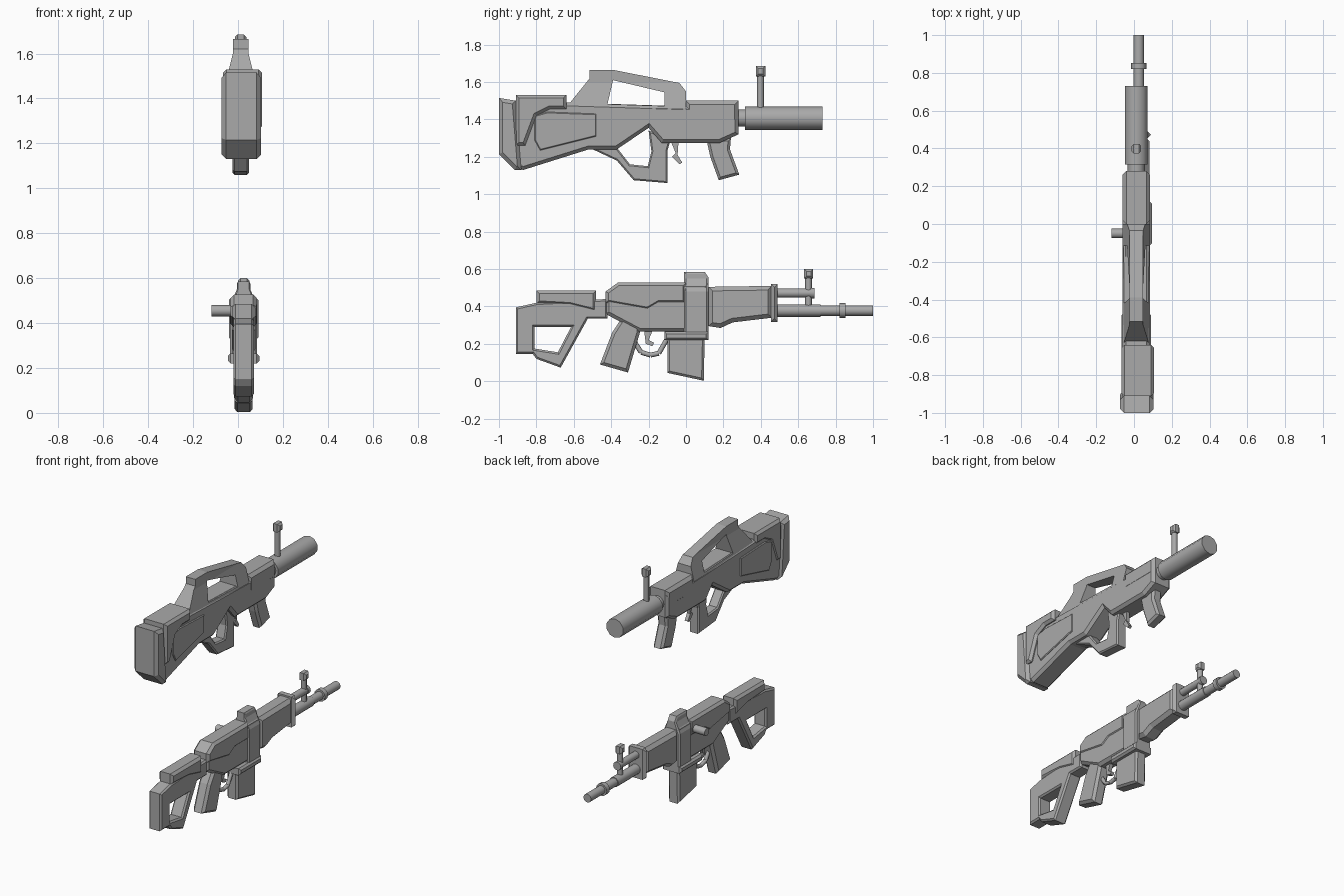
import bpy
import bmesh
from math import radians
from mathutils import Vector, Matrix

cube = bpy.data.objects.get("Cube")
if cube:
    bpy.data.objects.remove(cube, do_unlink=True)

grey = bpy.data.materials.new("plain grey")
grey.use_nodes = True
GREY = (0.4, 0.4, 0.4, 1)
grey.diffuse_color = GREY
grey.node_tree.nodes["Principled BSDF"].inputs["Base Color"].default_value = GREY

UPPER_X, LOWER_X = 0.012, 0.025


def finish(name, bm, smooth=False):
    """Turn a bmesh into a named, coloured object."""
    bmesh.ops.recalc_face_normals(bm, faces=bm.faces[:])
    mesh = bpy.data.meshes.new(name)
    bm.to_mesh(mesh)
    bm.free()
    mesh.materials.append(grey)
    part = bpy.data.objects.new(name, mesh)
    bpy.context.collection.objects.link(part)
    if smooth:
        bpy.ops.object.select_all(action='DESELECT')
        part.select_set(True)
        bpy.context.view_layer.objects.active = part
        bpy.ops.object.shade_smooth_by_angle(angle=radians(50))
    return part


def plate(name, centre, half, outline, hole=None, chamfer=0.0, taper=None):
    """Side profile (y, z) extruded across x, with chamfered rims.
    taper is a list of (height, width factor) steps, lowest first."""
    bm = bmesh.new()
    for loop in filter(None, (outline, hole)):
        verts = [bm.verts.new((centre - half, y, z)) for y, z in loop]
        for a, b in zip(verts, verts[1:] + verts[:1]):
            bm.edges.new((a, b))
    bmesh.ops.triangle_fill(bm, edges=bm.edges[:], use_beauty=True)
    bmesh.ops.dissolve_limit(bm, angle_limit=0.01, verts=bm.verts[:], edges=bm.edges[:])
    grown = bmesh.ops.extrude_face_region(bm, geom=bm.faces[:], use_keep_orig=True)
    moved = [g for g in grown["geom"] if isinstance(g, bmesh.types.BMVert)]
    bmesh.ops.translate(bm, vec=(2 * half, 0, 0), verts=moved)
    bmesh.ops.recalc_face_normals(bm, faces=bm.faces[:])
    if chamfer:
        rims = [e for e in bm.edges if len(e.link_faces) == 2
                and abs(e.verts[0].co.x - e.verts[1].co.x) < half
                and e.calc_face_angle() > 0.3]
        bmesh.ops.bevel(bm, geom=rims, offset=chamfer, segments=1,
                        affect='EDGES', clamp_overlap=True)
    if taper:
        for height, _ in taper:
            bmesh.ops.bisect_plane(bm, geom=bm.verts[:] + bm.edges[:] + bm.faces[:],
                                   plane_co=(0, 0, height), plane_no=(0, 0, 1))
        for v in bm.verts:
            factor = taper[0][1]
            for (low, start), (high, end) in zip(taper, taper[1:]):
                t = min(max((v.co.z - low) / (high - low), 0), 1)
                factor += (end - start) * t
            v.co.x = centre + (v.co.x - centre) * factor
    return finish(name, bm)


def box(name, centre, half, y, z, chamfer=0.0, taper=None):
    outline = [(y[0], z[0]), (y[1], z[0]), (y[1], z[1]), (y[0], z[1])]
    return plate(name, centre, half, outline, None, chamfer, taper)


def rod(name, start, end, radius, sides=12):
    """Cylinder between two points."""
    start, end = Vector(start), Vector(end)
    axis = end - start
    turn = axis.to_track_quat('Z', 'Y').to_matrix().to_4x4()
    bm = bmesh.new()
    bmesh.ops.create_cone(bm, cap_ends=True, segments=sides, radius1=radius,
                          radius2=radius, depth=axis.length,
                          matrix=Matrix.Translation((start + end) / 2) @ turn)
    return finish(name, bm, smooth=True)


# ---- Upper rifle: body, with the stock in one piece ----
plate("upper_body", UPPER_X, 0.072,
      [(-.93, 1.5), (-.64, 1.49), (0, 1.47), (.28, 1.47), (.28, 1.32), (.18, 1.275),
       (-.13, 1.275), (-.2, 1.355), (-.37, 1.24), (-.52, 1.24), (-.87, 1.13),
       (-.93, 1.15)], chamfer=0.018)
box("upper_receiver_cover", UPPER_X, 0.073, (0, .28), (1.38, 1.5), chamfer=0.02)

# Carrying handle, flared towards its foot
plate("carrying_handle", UPPER_X, 0.07,
      [(-.66, 1.44), (-.515, 1.62), (-.515, 1.665), (-.39, 1.665), (-.035, 1.595),
       (0, 1.55), (0, 1.44)],
      hole=[(-.42, 1.482), (-.39, 1.61), (-.115, 1.545), (-.115, 1.472)],
      taper=[(1.46, 1), (1.6, 0.5)])

# Butt pad, cheek rest and side panel
plate("butt_pad", 0.015, 0.088,
      [(-1, 1.515), (-.91, 1.5), (-.88, 1.13), (-.915, 1.13), (-1, 1.215)], chamfer=0.02)
plate("upper_cheek_rest", 0.02, 0.087,
      [(-.91, 1.26), (-.86, 1.26), (-.8, 1.42), (-.73, 1.455), (-.64, 1.455),
       (-.64, 1.53), (-.91, 1.53)], chamfer=0.016)
plate("stock_side_panel", UPPER_X, 0.079,
      [(-.81, 1.42), (-.74, 1.44), (-.48, 1.43), (-.48, 1.31), (-.78, 1.235),
       (-.81, 1.29)], chamfer=0.005)

# Grip that loops back to the body, and the trigger
plate("upper_grip_loop", UPPER_X, 0.036,
      [(-.52, 1.25), (-.37, 1.18), (-.28, 1.075), (-.1, 1.06), (-.1, 1.23), (-.08, 1.3),
       (-.2, 1.34), (-.185, 1.23), (-.205, 1.15), (-.3, 1.16), (-.37, 1.25)],
      chamfer=0.008)
plate("upper_trigger", UPPER_X, 0.012,
      [(-.08, 1.28), (-.04, 1.28), (-.045, 1.21), (-.02, 1.17), (-.035, 1.16),
       (-.075, 1.2), (-.055, 1.22)])

# Foregrip, barrel shroud and front sight
plate("foregrip", UPPER_X, 0.036,
      [(.11, 1.29), (.24, 1.3), (.235, 1.24), (.285, 1.105), (.175, 1.075),
       (.13, 1.2)], chamfer=0.014)
rod("barrel_collar", (UPPER_X, .26, 1.407), (UPPER_X, .33, 1.407), 0.046)
rod("barrel_shroud", (UPPER_X, .315, 1.407), (UPPER_X, .73, 1.407), 0.063, 10)
rod("upper_sight_post", (UPPER_X, .398, 1.44), (UPPER_X, .398, 1.65), 0.018, 8)
box("upper_sight_head", UPPER_X, 0.026, (.374, .424), (1.63, 1.685), chamfer=0.012)

# ---- Lower rifle: skeleton stock and cheek rest ----
plate("skeleton_stock", LOWER_X, 0.046,
      [(-.91, .395), (-.8, .42), (-.42, .44), (-.42, .335), (-.525, .335),
       (-.67, .073), (-.8, .12), (-.82, .147), (-.91, .147)],
      hole=[(-.81, .29), (-.615, .29), (-.685, .155), (-.81, .175)], chamfer=0.01)
plate("lower_cheek_rest", LOWER_X, 0.052,
      [(-.8, .485), (-.48, .485), (-.48, .37), (-.62, .405), (-.8, .415)], chamfer=0.016)

# Receiver with its raised cover, sight block and magazine well
plate("lower_receiver", LOWER_X, 0.052,
      [(-.43, .48), (-.365, .525), (.12, .525), (.12, .265), (-.25, .265),
       (-.43, .36)], chamfer=0.018)
plate("lower_receiver_cover", LOWER_X, 0.058,
      [(-.43, .48), (-.365, .527), (0, .527), (0, .415), (-.145, .415), (-.205, .38),
       (-.43, .42)], chamfer=0.016)
plate("sight_block", LOWER_X, 0.06,
      [(-.01, .25), (.12, .25), (.12, .555), (.1, .585), (-.01, .585)],
      chamfer=0.01, taper=[(.48, 1), (.55, 0.5)])
box("magazine_well", LOWER_X, 0.07, (-.115, .12), (.22, .265), chamfer=0.012)
plate("magazine", LOWER_X, 0.04,
      [(-.1, .24), (.1, .24), (.095, .003), (-.1, .045)], chamfer=0.012)

# Grip, trigger and trigger guard
plate("lower_pistol_grip", LOWER_X, 0.042,
      [(-.33, .36), (-.26, .37), (-.245, .265), (-.31, .047), (-.46, .09),
       (-.395, .26)], chamfer=0.016)
plate("lower_trigger", LOWER_X, 0.012,
      [(-.225, .28), (-.175, .28), (-.2, .22), (-.17, .205), (-.18, .188), (-.215, .2)])
guard = [(-.275, .21), (-.24, .155), (-.19, .14), (-.145, .15), (-.105, .22)]
for i, (a, b) in enumerate(zip(guard, guard[1:])):
    rod("trigger_guard_%d" % i, (LOWER_X, *a), (LOWER_X, *b), 0.013, 8)

# Charging handle on the right side
rod("charging_handle", (-.118, -.05, .455), (LOWER_X, -.05, .455), 0.025)

# Handguard and its end band
plate("handguard", LOWER_X, 0.056,
      [(.12, .505), (.46, .51), (.46, .34), (.25, .315), (.185, .285), (.12, .295)],
      chamfer=0.022)
box("handguard_band", LOWER_X, 0.066, (.455, .49), (.318, .52), chamfer=0.022)

# Barrel, gas tube and front sight
tubes = [("gas_tube", .48, .68, .472, .024), ("gas_tube_cap", .665, .688, .472, .028),
         ("barrel_sleeve", .48, .72, .378, .033), ("barrel", .7, 1, .378, .028),
         ("muzzle_ring", .82, .852, .378, .04)]
for name, back, front, height, radius in tubes:
    rod(name, (LOWER_X, back, height), (LOWER_X, front, height), radius)
rod("lower_sight_post", (LOWER_X, .655, .39), (LOWER_X, .655, .56), 0.018, 8)
box("lower_sight_head", LOWER_X, 0.026, (.632, .68), (.55, .6), chamfer=0.012)
